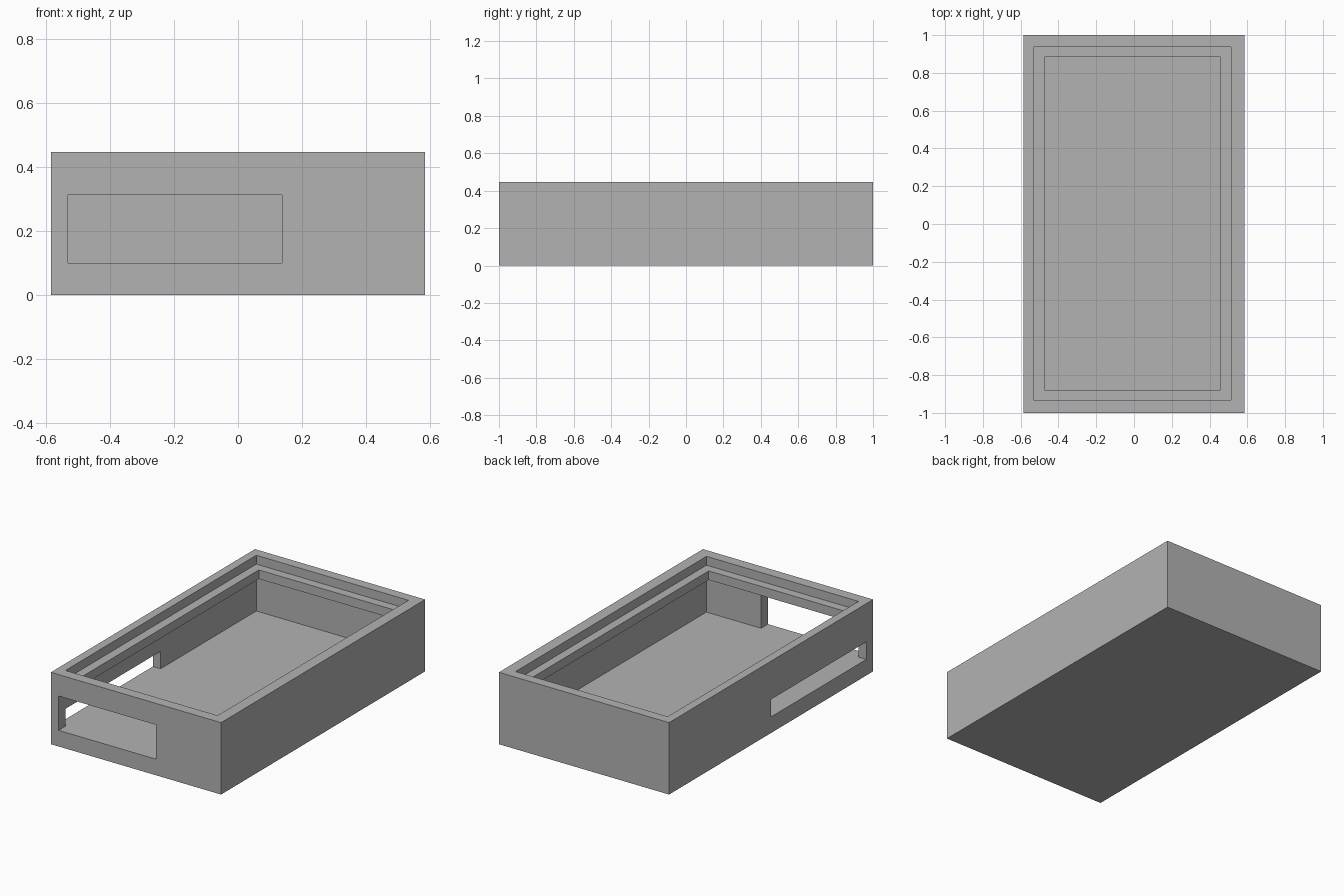
import bpy

old = bpy.data.objects.get("Cube")
if old:
    bpy.data.objects.remove(old, do_unlink=True)

# One plain grey for the whole enclosure
grey = bpy.data.materials.new("plain_grey")
grey.use_nodes = True
colour = (0.45, 0.45, 0.45, 1)
grey.diffuse_color = colour
grey.node_tree.nodes["Principled BSDF"].inputs["Base Color"].default_value = colour


def box(name, xs, ys, zs):
    """Axis-aligned box given by its range on each axis."""
    ranges = (xs, ys, zs)
    bpy.ops.mesh.primitive_cube_add(size=1)
    ob = bpy.context.object
    ob.name = name
    for v in ob.data.vertices:
        v.co = [r[1] if c > 0 else r[0] for c, r in zip(v.co, ranges)]
    ob.data.materials.append(grey)
    return ob


def cut(target, name, xs, ys, zs):
    """Subtract a box from the target and discard the cutter."""
    cutter = box(name, xs, ys, zs)
    cutter.hide_render = True
    mod = target.modifiers.new(name, 'BOOLEAN')
    mod.operation = 'DIFFERENCE'
    mod.solver = 'EXACT'
    mod.object = cutter
    bpy.ops.object.select_all(action='DESELECT')
    target.select_set(True)
    bpy.context.view_layer.objects.active = target
    bpy.ops.object.modifier_apply(modifier=name)
    bpy.data.objects.remove(cutter, do_unlink=True)


HEIGHT, FLOOR, LIP_LOW, LIP_TOP = 0.446, 0.1, 0.335, 0.391
INNER_X, INNER_Y = (-0.531, 0.513), (-0.933, 0.938)
ABOVE = HEIGHT + 0.1

# Solid enclosure block
case = box("enclosure", (-0.584, 0.584), (-1, 1), (0, HEIGHT))

# Lid recess, opening inside the lip, and the wider cavity beneath it
cut(case, "lid_recess", INNER_X, INNER_Y, (LIP_TOP, ABOVE))
cut(case, "lip_opening", (-0.475, 0.459), (-0.878, 0.883), (0.25, ABOVE))
cut(case, "cavity", INNER_X, INNER_Y, (FLOOR, LIP_LOW))

# Front window and side slot, both level with the floor
cut(case, "front_window", (INNER_X[0], 0.138), (-1.1, -0.8), (FLOOR, 0.313))
cut(case, "side_slot", (-0.7, -0.4), (INNER_Y[0], 0), (FLOOR, 0.208))
